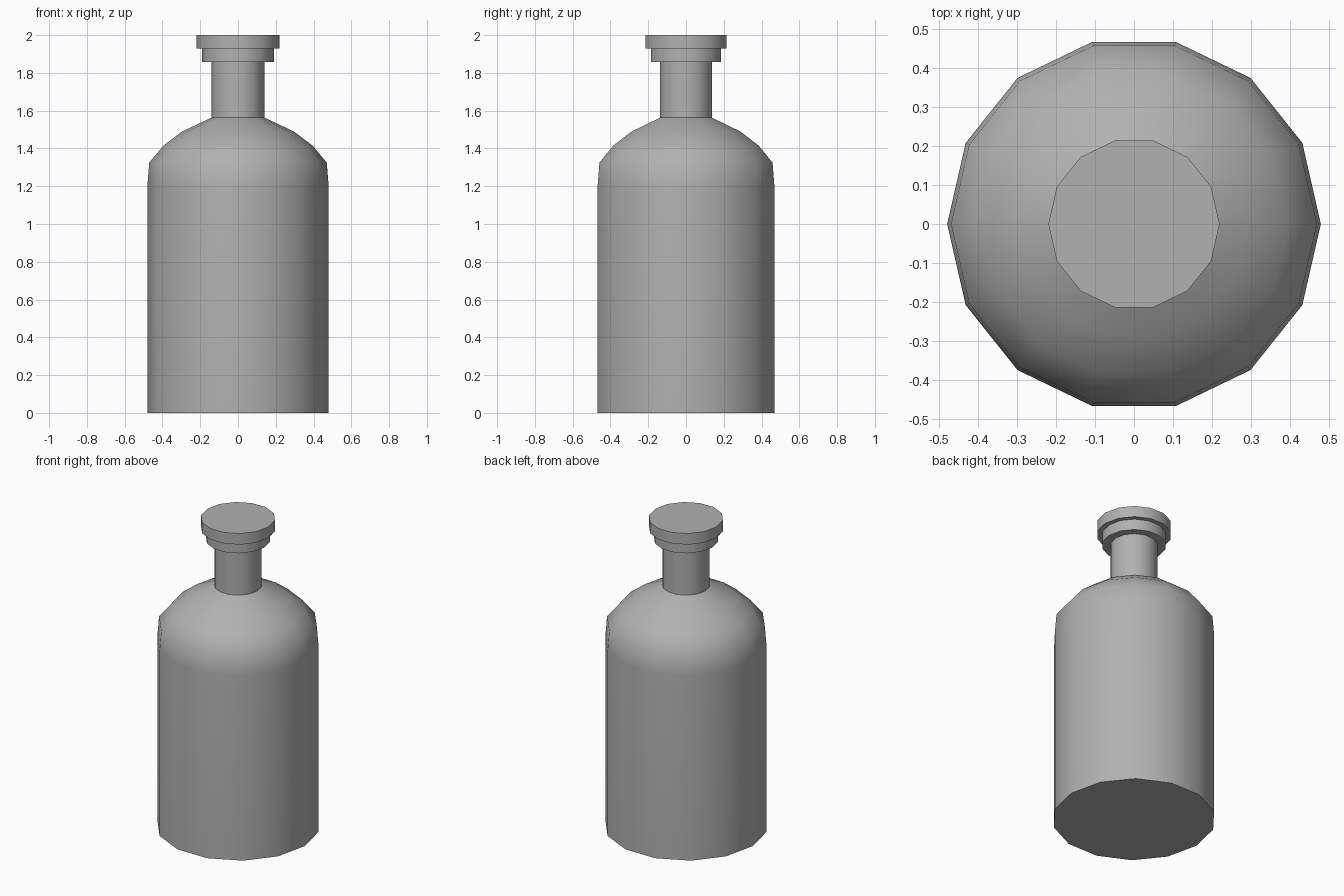
import bpy, bmesh, math

if "Cube" in bpy.data.objects:
    bpy.data.objects.remove(bpy.data.objects["Cube"])

SIDES = 14

# Darker grey for the whole bottle
grey = bpy.data.materials.new("dark_grey")
grey.diffuse_color = (0.44, 0.44, 0.44, 1)
grey.use_nodes = True
grey.node_tree.nodes["Principled BSDF"].inputs["Base Color"].default_value = grey.diffuse_color


def lathe(name, profile):
    """Spin a (radius, height) profile round z and cap both ends."""
    bm = bmesh.new()
    rings = []
    for r, z in profile:
        rings.append([bm.verts.new((r * math.cos(math.tau * i / SIDES),
                                    r * math.sin(math.tau * i / SIDES), z))
                      for i in range(SIDES)])
    for low, high in zip(rings, rings[1:]):
        for i in range(SIDES):
            j = (i + 1) % SIDES
            bm.faces.new((low[i], low[j], high[j], high[i]))
    bm.faces.new(rings[0][::-1])
    bm.faces.new(rings[-1])
    mesh = bpy.data.meshes.new(name)
    bm.to_mesh(mesh)
    bm.free()
    mesh.materials.append(grey)
    obj = bpy.data.objects.new(name, mesh)
    bpy.context.collection.objects.link(obj)
    bpy.ops.object.select_all(action='DESELECT')
    obj.select_set(True)
    bpy.context.view_layer.objects.active = obj
    bpy.ops.object.shade_smooth_by_angle(angle=math.radians(45))
    return obj


# Bottle: straight body, rounded shoulder, neck and lip ring
lathe("bottle", [(0.48, 0), (0.48, 1.2), (0.47, 1.325), (0.395, 1.415),
                 (0.295, 1.49), (0.14, 1.563), (0.14, 1.858),
                 (0.19, 1.858), (0.19, 1.928)])

# Stopper: wide flat disc resting on the lip
lathe("stopper", [(0.22, 1.928), (0.22, 2.0)])
